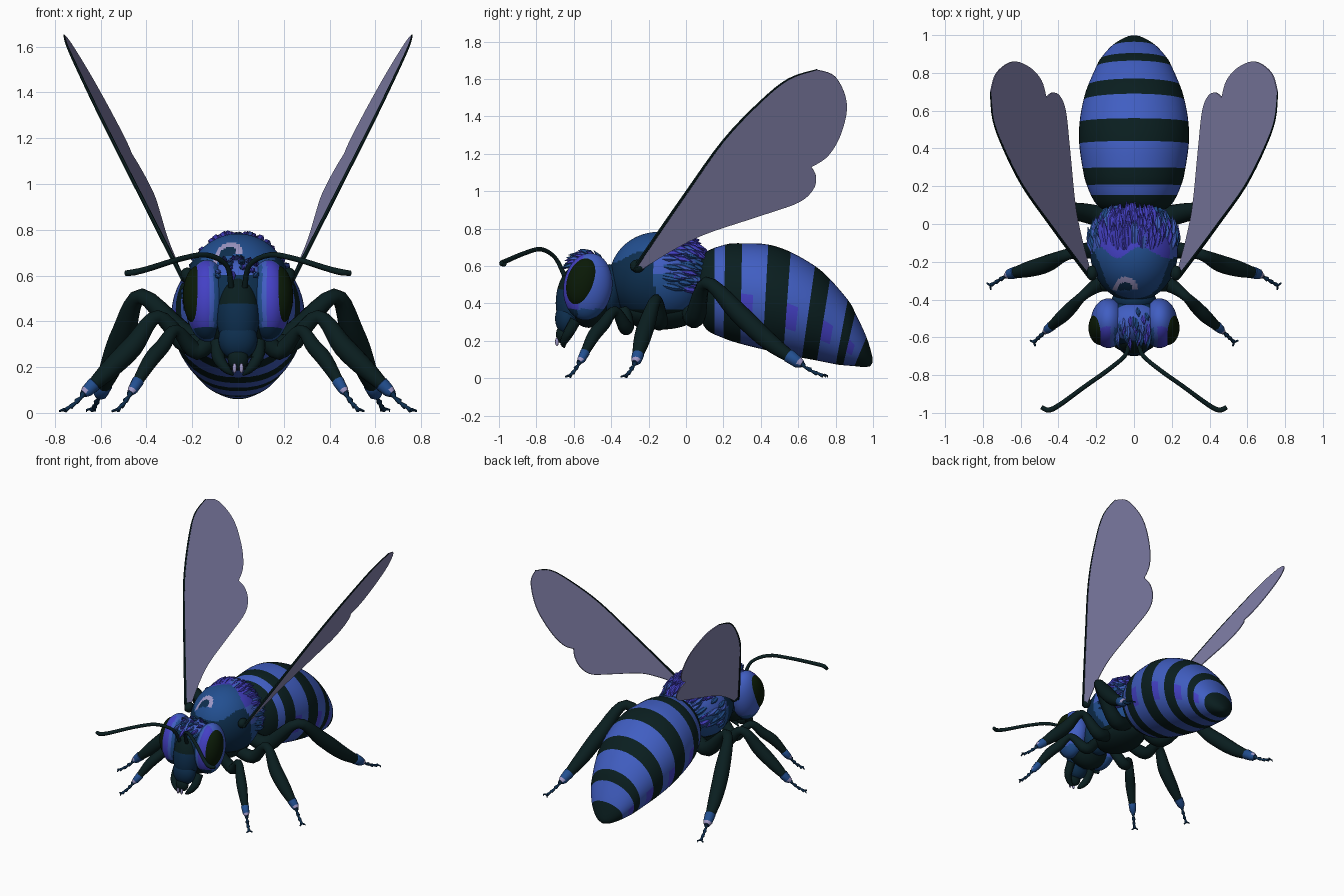
import bpy, bmesh, math, random
from mathutils import Vector, Matrix, Euler

if "Cube" in bpy.data.objects:
    bpy.data.objects.remove(bpy.data.objects["Cube"])

random.seed(4)
COLOURS = {
    "dark shell": (0.003, 0.013, 0.014),
    "bright blue": (0.052, 0.112, 0.54),
    "violet blue": (0.058, 0.052, 0.56),
    "mid blue": (0.016, 0.078, 0.28),
    "navy": (0.004, 0.027, 0.075),
    "eye green": (0.003, 0.010, 0.002),
    "wing lilac": (0.255, 0.25, 0.46),
    "pale lilac": (0.34, 0.31, 0.56),
}
MATS = {}
for key, col in COLOURS.items():
    MATS[key] = bpy.data.materials.new(key)
    MATS[key].diffuse_color = (*col, 1)


def finish(name, bm, colour, smooth=True):
    """Turn a bmesh into an object; colour is a name or a rule(face)."""
    bmesh.ops.recalc_face_normals(bm, faces=bm.faces[:])
    bm.normal_update()
    mesh = bpy.data.meshes.new(name)
    slots = {}
    for f in bm.faces:
        key = colour if isinstance(colour, str) else colour(f)
        if key not in slots:
            slots[key] = len(slots)
            mesh.materials.append(MATS[key])
        f.material_index = slots[key]
        f.smooth = smooth
    bm.to_mesh(mesh)
    bm.free()
    if smooth:
        mesh.set_sharp_from_angle(angle=math.radians(50))
    ob = bpy.data.objects.new(name, mesh)
    bpy.context.collection.objects.link(ob)
    return ob


def ellipsoid(name, centre, radii, colour, tilt=(0, 0, 0), seg=32):
    bm = bmesh.new()
    bmesh.ops.create_uvsphere(bm, u_segments=seg, v_segments=seg * 2 // 3, radius=1)
    m = Matrix.LocRotScale(Vector(centre), Euler(tilt), Vector(radii))
    bmesh.ops.transform(bm, matrix=m, verts=bm.verts)
    return finish(name, bm, colour)


def spline(pts, steps):
    """Smooth curve through tuples of any length."""
    out = []
    for i in range(len(pts) - 1):
        a, b, c, d = (pts[min(max(i + k, 0), len(pts) - 1)] for k in (-1, 0, 1, 2))
        for s in range(steps):
            t = s / steps
            out.append(tuple(0.5 * (2 * q + (r - p) * t + (2 * p - 5 * q + 4 * r - u) * t * t
                                    + (3 * q - p - 3 * r + u) * t ** 3)
                             for p, q, r, u in zip(a, b, c, d)))
    return out + [tuple(pts[-1])]


def skin(bm, rings):
    n = len(rings[0])
    vs = [[bm.verts.new(p) for p in r] for r in rings]
    faces = []
    for a, b in zip(vs, vs[1:]):
        faces.append([bm.faces.new((a[k], a[(k + 1) % n], b[(k + 1) % n], b[k])) for k in range(n)])
    bm.faces.new(vs[0])
    bm.faces.new(vs[-1])
    return faces


def tube(bm, pts, sides=10):
    """Tapered tube through (x, y, z, radius) points."""
    rings = []
    for i, p in enumerate(pts):
        c = Vector(p[:3])
        d = (Vector(pts[min(i + 1, len(pts) - 1)][:3]) - Vector(pts[max(i - 1, 0)][:3])).normalized()
        u = d.cross(Vector((0.31, 0.2, 0.93))).normalized()
        v = d.cross(u)
        rings.append([c + p[3] * (u * math.cos(a) + v * math.sin(a))
                      for a in (2 * math.pi * k / sides for k in range(sides))])
    skin(bm, rings)


# --- abdomen: hoops given by top point, bottom point and half width ---
HOOPS = [(0.05, 0.58, 0.07, 0.34, 0.13), (0.10, 0.67, 0.11, 0.26, 0.20),
         (0.21, 0.715, 0.20, 0.215, 0.25), (0.30, 0.722, 0.29, 0.185, 0.272),
         (0.44, 0.715, 0.41, 0.155, 0.29), (0.56, 0.675, 0.52, 0.13, 0.288),
         (0.69, 0.60, 0.62, 0.11, 0.268), (0.77, 0.53, 0.70, 0.095, 0.243),
         (0.865, 0.42, 0.80, 0.075, 0.20), (0.905, 0.35, 0.84, 0.07, 0.178),
         (0.965, 0.22, 0.90, 0.065, 0.125), (0.995, 0.12, 0.955, 0.06, 0.062),
         (0.998, 0.085, 0.985, 0.065, 0.015)]
BANDS = ["bright blue" if i in (1, 3, 5, 7, 9) else "dark shell" for i in range(12)]
STEPS = 4
bm = bmesh.new()
rings = []
for ty, tz, by, bz, w in spline(HOOPS, STEPS):
    ring = []
    for k in range(48):
        a = 2 * math.pi * k / 48
        t = 0.5 + 0.5 * math.cos(a)
        sx = math.sin(a)
        if t < 0.5:  # fuller belly
            sx = math.copysign(abs(sx) ** 0.85, sx)
        ring.append((w * sx, by + (ty - by) * t, bz + (tz - bz) * t))
    rings.append(ring)
rows = skin(bm, rings)
band_of = {}
for i, row in enumerate(rows):
    for k, f in enumerate(row):
        key = BANDS[i // STEPS]
        if i in (STEPS, STEPS + 1):
            key = "dark shell"
        # violet mottling low on the flanks of the blue bands
        if key == "bright blue" and i % STEPS < 2 and (11 < k < 16 or 31 < k < 36):
            key = "violet blue"
        band_of[f] = key
finish("abdomen", bm, lambda f: band_of.get(f, "dark shell"))


# --- thorax ---
def thorax_rule(f):
    p = f.calc_center_median()
    r = math.hypot(p.x + 0.045, p.y + 0.345)
    if p.z > 0.62 and p.y > -0.35:
        if 0.038 < r < 0.066:
            return "pale lilac"
        if r < 0.038:
            return "navy"
    if p.z < 0.37:
        return "dark shell"
    if p.y > -0.15 + 0.03 * math.sin(25 * p.x + 9 * p.z):
        return "violet blue" if p.z > 0.68 else "bright blue" if p.z > 0.56 else "mid blue"
    return "mid blue" if p.z > 0.65 + 0.03 * math.sin(20 * p.y) else "navy"


T_C, T_R = Vector((0, -0.145, 0.535)), Vector((0.232, 0.265, 0.248))
ellipsoid("thorax", T_C, T_R, thorax_rule, seg=108)
ellipsoid("neck", (0, -0.41, 0.47), (0.12, 0.08, 0.14), "navy")
ellipsoid("chest_underside", (0, -0.14, 0.36), (0.15, 0.22, 0.1), "dark shell")


# --- fur: locks swept back over a body ellipsoid ---
def fur(name, centre, radii, count, az, el, sweep, length, width, tints):
    bm = bmesh.new()
    tint = {}
    for _ in range(count):
        a, e = random.uniform(*az), random.uniform(*el)
        n = Vector((math.sin(a) * math.cos(e), math.cos(a) * math.cos(e), math.sin(e)))
        root = centre + Vector(n * radii)
        d = (sweep - n * sweep.dot(n)).normalized()
        size = length * random.uniform(0.7, 1.2)
        pts = [(*(root - n * 0.012), width * 0.8), (*(root + d * size * 0.5 + n * 0.004), width),
               (*(root + d * size + n * 0.012), 0.001)]
        before = set(bm.faces)
        tube(bm, pts, 6)
        key = random.choice(tints)
        for f in set(bm.faces) - before:
            tint[f] = key
    finish(name, bm, lambda f: tint[f])


BACK = Vector((0, 1, -0.2))
fur("thorax_top_fur", T_C, T_R, 75, (-1.6, 1.6), (0.65, 1.4), BACK, 0.12, 0.018,
    ["violet blue"] * 5 + ["bright blue"])
for az, side in (((0.5, 1.6), "left"), ((-1.6, -0.5), "right")):
    fur("thorax_side_fur_" + side, T_C, T_R, 36, az, (-0.4, 0.65), BACK, 0.11, 0.017,
        ["bright blue", "mid blue", "mid blue", "violet blue"])

# --- head ---
H_C, H_R = Vector((0, -0.52, 0.47)), Vector((0.18, 0.13, 0.20))


def head_rule(f):
    z = f.calc_center_median().z
    return "bright blue" if z > 0.6 else "navy" if z > 0.4 else "dark shell"


ellipsoid("head", H_C, H_R, head_rule, seg=40)
fur("head_fur", H_C, H_R, 34, (-3.1, 3.1), (0.75, 1.45), Vector((0, -1, 0.1)), 0.08, 0.013,
    ["violet blue", "bright blue", "mid blue"])
ellipsoid("face_plate", (0, -0.605, 0.43), (0.095, 0.09, 0.17),
          lambda f: "navy" if f.calc_center_median().z < 0.47 else "dark shell", (-0.12, 0, 0))
ellipsoid("muzzle", (0, -0.635, 0.32), (0.085, 0.065, 0.09), "navy")
ellipsoid("lip", (0, -0.66, 0.235), (0.045, 0.035, 0.05), "dark shell")


def eye_surround_rule(f):
    p = f.calc_center_median()
    if p.z < 0.37:
        return "navy" if p.y < -0.58 else "mid blue"
    if f.normal.y < -0.3 and abs(p.x) < 0.105:
        return "mid blue"
    return "violet blue" if f.normal.y < -0.3 and abs(p.x) > 0.125 else "bright blue"


# legs: joints as (x, y, z, radius)
LEGS = {
    "front": [(0.08, -0.33, 0.36, 0.035), (0.18, -0.32, 0.27, 0.04), (0.27, -0.38, 0.36, 0.026),
              (0.33, -0.44, 0.29, 0.034), (0.385, -0.495, 0.225, 0.034), (0.46, -0.56, 0.10, 0.018)],
    "middle": [(0.08, -0.17, 0.35, 0.04), (0.22, -0.14, 0.30, 0.045), (0.35, -0.16, 0.42, 0.03),
               (0.46, -0.21, 0.29, 0.046), (0.56, -0.24, 0.19, 0.042), (0.66, -0.265, 0.095, 0.022)],
    "hind": [(0.08, 0.02, 0.36, 0.045), (0.22, 0.05, 0.33, 0.055), (0.42, 0.11, 0.51, 0.034),
             (0.50, 0.28, 0.35, 0.052), (0.555, 0.44, 0.20, 0.048), (0.60, 0.60, 0.085, 0.025)],
}
TOES = {"front": (0.53, -0.625, 0.015), "middle": (0.76, -0.325, 0.015), "hind": (0.64, 0.74, 0.018)}

# wing outline in (y, z); leading edge first, then the notched trailing edge
LEAD = [(-0.28, 0.58), (-0.2, 0.70), (0.0, 0.99), (0.2, 1.27), (0.4, 1.48), (0.55, 1.60), (0.7, 1.65)]
TRAIL = [(0.7, 1.65), (0.8, 1.61), (0.86, 1.47), (0.83, 1.31), (0.76, 1.19), (0.67, 1.13)]
LOBE = [(0.67, 1.13), (0.695, 1.08), (0.68, 1.01), (0.6, 0.94), (0.4, 0.87), (0.1, 0.77),
        (-0.08, 0.68), (-0.24, 0.58)]

for s, side in ((1, "left"), (-1, "right")):
    # eyes and their raised surrounds
    ellipsoid("eye_surround_" + side, (s * 0.135, -0.525, 0.49), (0.095, 0.13, 0.18),
              eye_surround_rule, (-0.15, 0, 0), 56)
    ellipsoid("eye_" + side, (s * 0.175, -0.55, 0.51), (0.066, 0.088, 0.135), "eye green", (-0.25, 0, 0))

    # mandibles and tooth
    bm = bmesh.new()
    tube(bm, spline([(s * 0.09, -0.59, 0.31, 0.03), (s * 0.085, -0.63, 0.24, 0.028),
                     (s * 0.05, -0.655, 0.19, 0.018), (s * 0.02, -0.65, 0.165, 0.004)], 4))
    finish("mandible_" + side, bm, "dark shell")
    ellipsoid("tooth_" + side, (s * 0.015, -0.69, 0.195), (0.009, 0.01, 0.022), "pale lilac", seg=12)

    # antennae
    bm = bmesh.new()
    tube(bm, spline([(s * 0.03, -0.65, 0.55, 0.013), (s * 0.05, -0.70, 0.645, 0.011),
                     (s * 0.14, -0.775, 0.69, 0.012), (s * 0.26, -0.86, 0.67, 0.012),
                     (s * 0.39, -0.955, 0.63, 0.013), (s * 0.45, -0.985, 0.615, 0.014),
                     (s * 0.49, -0.97, 0.61, 0.012)], 4))
    finish("antenna_" + side, bm, "dark shell")

    # legs: thigh and shin, ankle cuff with pale rim, segmented foot and claws
    for leg, joints in LEGS.items():
        bm = bmesh.new()
        tube(bm, spline([(s * x, y, z, r) for x, y, z, r in joints], 5), 12)
        finish(f"{leg}_leg_{side}", bm, "dark shell")
        ax, ay, az, ar = joints[-1]
        ankle, toe = Vector((s * ax, ay, az)), Vector(TOES[leg])
        toe.x *= s
        shin = Vector((s * joints[-2][0], *joints[-2][1:3]))
        mid = shin.lerp(ankle, 0.6)
        reach = (ankle - toe).length
        bm = bmesh.new()
        tube(bm, [(*mid, ar * 0.9), (*mid.lerp(ankle, 0.2), ar * 1.5), (*ankle, ar * 1.25),
                  (*ankle.lerp(toe, 0.15), ar * 0.8)], 10)
        finish(f"{leg}_ankle_{side}", bm, lambda f: "pale lilac" if f.normal.z > -0.2
               and (f.calc_center_median() - toe).length < reach else "mid blue")
        bm = bmesh.new()
        pts = []
        for k in range(4):
            a, b = ankle.lerp(toe, k / 4), ankle.lerp(toe, (k + 0.8) / 4)
            sag = Vector((0, 0, -0.012 * math.sin(math.pi * k / 4)))
            pts += [(*(a + sag), 0.007), (*(b + sag), 0.014 - 0.001 * k)]
        tube(bm, pts, 8)
        d = (toe - ankle).normalized()
        across = Vector((-d.y, d.x, 0)).normalized()
        for c in (1, -1):
            tip = toe + d * 0.012 + across * c * 0.02
            tube(bm, [(*toe, 0.007), (*tip, 0.005), (tip.x, tip.y, 0.003, 0.002)], 5)
        finish(f"{leg}_foot_{side}", bm, "navy")

    # wings: thin plate on a slanted plane, with a dark leading vein
    def on_wing(y, z):
        return Vector((s * (-0.12 + 0.572 * z - 0.091 * y), y, z))

    outline = spline(LEAD, 5)[:-1] + spline(TRAIL, 5)[:-1] + spline(LOBE, 5)
    bm = bmesh.new()
    off = Vector((s * 0.87, 0.08, -0.49)) * 0.003
    sheets = [[bm.verts.new(on_wing(y, z) + o) for y, z in outline] for o in (off, -off)]
    for sheet in sheets:
        bm.faces.new(sheet)
    n = len(outline)
    for k in range(n):
        j = (k + 1) % n
        bm.faces.new((sheets[0][k], sheets[0][j], sheets[1][j], sheets[1][k]))
    finish("wing_" + side, bm, "wing lilac", False)
    bm = bmesh.new()
    vein = spline(LEAD, 4)
    tube(bm, [(*on_wing(y, z), 0.011 - 0.008 * i / len(vein)) for i, (y, z) in enumerate(vein)], 6)
    finish("wing_vein_" + side, bm, "dark shell")
    ellipsoid("wing_root_" + side, (s * 0.222, -0.26, 0.60), (0.03, 0.04, 0.035), "dark shell", seg=16)

for m in bpy.data.materials:
    if m.users and not m.is_grease_pencil:
        m.use_nodes = True
        m.node_tree.nodes["Principled BSDF"].inputs["Base Color"].default_value = m.diffuse_color
